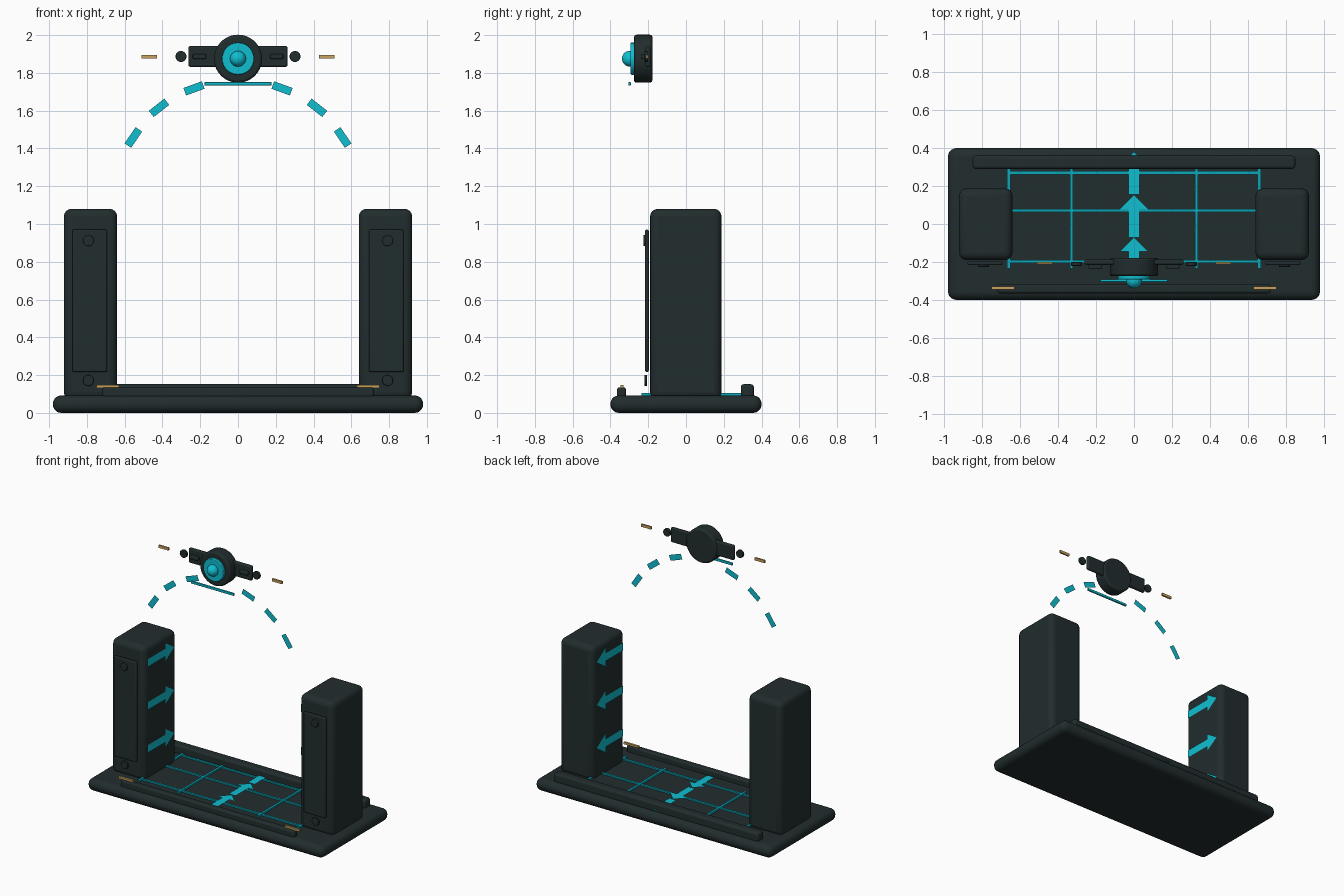
import bpy, bmesh, math
from mathutils import Matrix, Vector

if "Cube" in bpy.data.objects:
    bpy.data.objects.remove(bpy.data.objects["Cube"])


def material(name, rgb):
    m = bpy.data.materials.new(name)
    m.diffuse_color = (*rgb, 1)
    m.use_nodes = True
    m.node_tree.nodes["Principled BSDF"].inputs["Base Color"].default_value = m.diffuse_color
    return m


DARK = material("dark_graphite", (0.016, 0.026, 0.027))
CYAN = material("bright_cyan", (0.005, 0.52, 0.64))
TEAL = material("line_teal", (0.004, 0.38, 0.48))
TAN = material("brass_tan", (0.58, 0.36, 0.11))


def finish(bm, name, mat, bevel=0, segs=3):
    me = bpy.data.meshes.new(name)
    bm.to_mesh(me)
    bm.free()
    me.materials.append(mat)
    ob = bpy.data.objects.new(name, me)
    bpy.context.collection.objects.link(ob)
    if bevel:
        mod = ob.modifiers.new("bevel", 'BEVEL')
        mod.width, mod.segments, mod.limit_method = bevel, segs, 'ANGLE'
        bpy.context.view_layer.objects.active = ob
        ob.select_set(True)
        bpy.ops.object.shade_smooth_by_angle(angle=math.radians(40))
        ob.select_set(False)
    return ob


def box(name, x, y, z, mat, bevel=0, segs=3):
    """Box from three (low, high) ranges."""
    bm = bmesh.new()
    bmesh.ops.create_cube(bm, size=1)
    for v in bm.verts:
        v.co = Vector([(r[0] + r[1]) / 2 + c * (r[1] - r[0]) for r, c in zip((x, y, z), v.co)])
    return finish(bm, name, mat, bevel, segs)


def disc(name, x, z, radius, y, mat, bevel=0.004, sides=40):
    """Cylinder whose axis runs front to back."""
    bm = bmesh.new()
    bmesh.ops.create_cone(bm, cap_ends=True, segments=sides, radius1=radius,
                          radius2=radius, depth=y[1] - y[0])
    bm.transform(Matrix.Translation((x, sum(y) / 2, z)) @ Matrix.Rotation(math.pi / 2, 4, 'X'))
    return finish(bm, name, mat, bevel, 2)


def flat(name, points, mat):
    bm = bmesh.new()
    bm.faces.new([bm.verts.new(p) for p in points])
    return finish(bm, name, mat)


def arrow(start, tip, half_shaft, half_head, head):
    """Flat arrow outline as (along, across) pairs."""
    neck = tip - head
    return [(start, -half_shaft), (neck, -half_shaft), (neck, -half_head), (tip, 0),
            (neck, half_head), (neck, half_shaft), (start, half_shaft)]


def span(s, a, b):
    return tuple(sorted((s * a, s * b)))


# base slab with front and rear rails
box("base", (-0.98, 0.98), (-0.4, 0.4), (0, 0.092), DARK, 0.044, 5)
box("front_rail", (-0.72, 0.72), (-0.365, -0.318), (0.08, 0.135), DARK, 0.012)
box("rear_rail", (-0.85, 0.85), (0.29, 0.36), (0.08, 0.152), DARK, 0.016)

# floor grid lines
for i, x in enumerate((-0.66, -0.33, 0.33, 0.66)):
    box(f"floor_line_long_{i}", (x - 0.008, x + 0.008), (-0.235, 0.292), (0.088, 0.104), TEAL)
for i, y in enumerate((-0.197, 0.07, 0.27)):
    box(f"floor_line_cross_{i}", (-0.66, 0.66), (y - 0.008, y + 0.008), (0.088, 0.102), TEAL)

# floor arrows pointing to the back
for i in range(3):
    s = -0.295 + 0.225 * i
    flat(f"floor_arrow_{i}", [(-c, a, 0.106) for a, c in arrow(s, s + 0.225, 0.029, 0.075, 0.075)], CYAN)

for s, side in ((-1, "left"), (1, "right")):
    # side tower with front panel and bolts
    box(f"{side}_tower", span(s, 0.64, 0.922), (-0.19, 0.188), (0.07, 1.08), DARK, 0.04, 4)
    box(f"{side}_panel", span(s, 0.693, 0.877), (-0.217, -0.197), (0.217, 0.97), DARK, 0.008)
    for z, y in ((0.912, (-0.226, -0.206)), (0.172, (-0.22, -0.206))):
        disc(f"{side}_panel_bolt", s * 0.792, z, 0.029, y, DARK, 0.003, 24)
    # arrows on the inner face of the tower
    for i in range(3):
        flat(f"{side}_tower_arrow_{i}",
             [(s * 0.634, a, 0.315 + 0.322 * i + c) for a, c in arrow(-0.16, 0.155, 0.029, 0.072, 0.11)], CYAN)
    # tan accent strips on the rail and beside the emblem
    box(f"{side}_rail_strip", span(s, 0.63, 0.75), (-0.346, -0.33), (0.133, 0.148), TAN)
    box(f"{side}_emblem_strip", span(s, 0.43, 0.512), (-0.212, -0.2), (1.876, 1.896), TAN)
    # emblem slot and end stud
    box(f"{side}_emblem_slot", span(s, 0.17, 0.24), (-0.238, -0.2), (1.874, 1.9), DARK, 0.006)
    disc(f"{side}_emblem_stud", s * 0.302, 1.887, 0.029, (-0.22, -0.2), DARK, 0.003, 24)
    # floating arch dashes, flat plates
    for i, (x, z, deg) in enumerate(((0.233, 1.718, 20), (0.418, 1.615, 38), (0.554, 1.458, 56))):
        t = math.radians(deg)
        pts = []
        for a, c in ((-0.052, -0.021), (0.052, -0.021), (0.052, 0.021), (-0.052, 0.021)):
            pts.append((s * (x + a * math.cos(t) + c * math.sin(t)), -0.21,
                        z - a * math.sin(t) + c * math.cos(t)))
        flat(f"{side}_arch_dash_{i}", pts, CYAN)

# emblem: wing plate, round housing, glowing face and lens
box("emblem_wing_plate", (-0.262, 0.262), (-0.215, -0.188), (1.832, 1.942), DARK, 0.01)
disc("emblem_housing", 0, 1.875, 0.127, (-0.275, -0.178), DARK, 0.012, 56)
disc("emblem_face", 0, 1.875, 0.085, (-0.293, -0.265), CYAN, 0.004, 48)
bm = bmesh.new()
bmesh.ops.create_uvsphere(bm, u_segments=24, v_segments=14, radius=0.042)
bm.transform(Matrix.Translation((0, -0.297, 1.875)))
for f in bm.faces:
    f.smooth = True
finish(bm, "emblem_lens", CYAN)

# light bar under the emblem
box("light_bar", (-0.177, 0.177), (-0.305, -0.292), (1.733, 1.752), CYAN, 0.003, 2)
